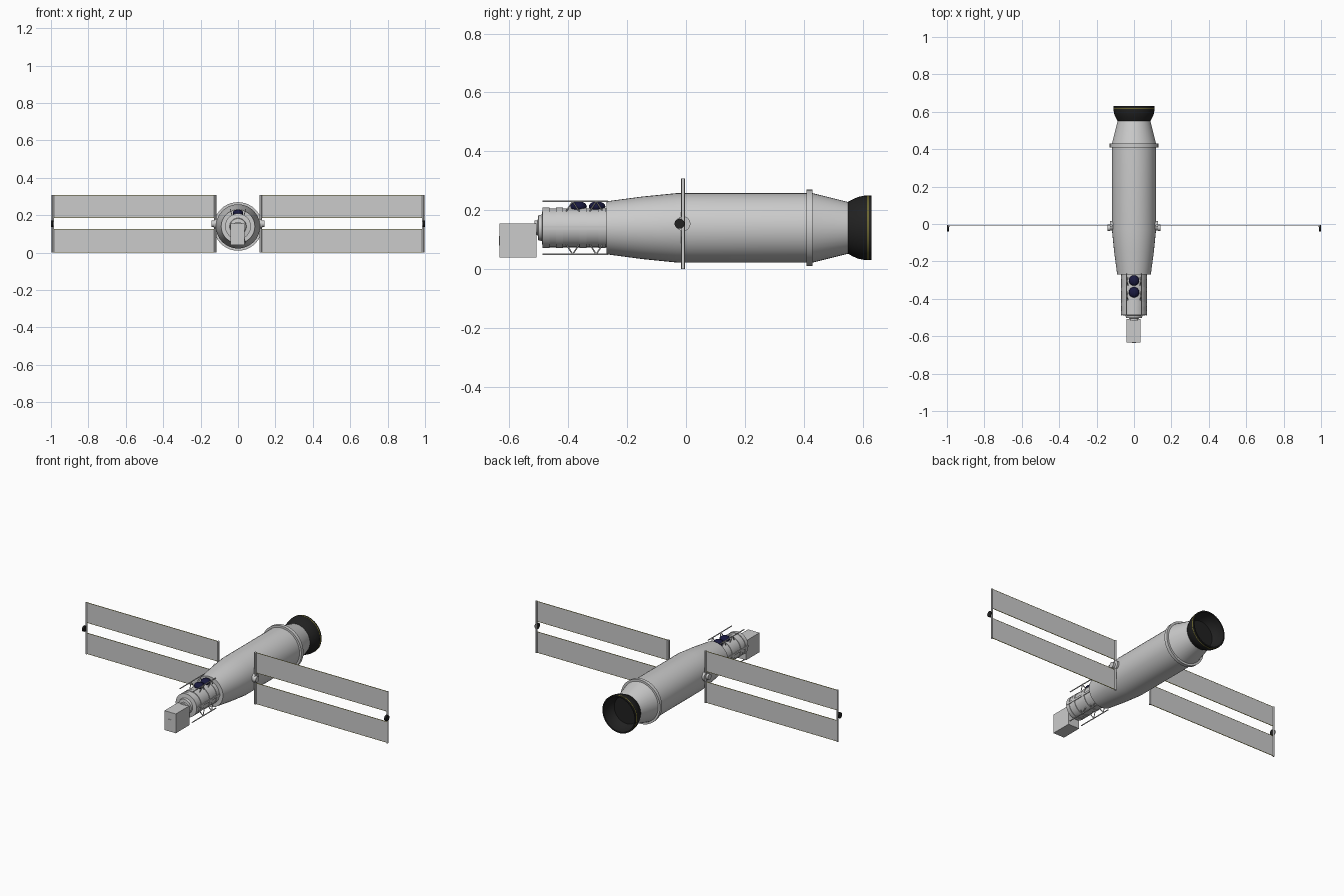
import bpy, bmesh, math
from mathutils import Vector

if "Cube" in bpy.data.objects:
    bpy.data.objects.remove(bpy.data.objects["Cube"])

CZ = 0.14  # height of the body axis


def material(name, rgb):
    m = bpy.data.materials.new(name)
    m.diffuse_color = (*rgb, 1)
    m.use_nodes = True
    m.node_tree.nodes["Principled BSDF"].inputs["Base Color"].default_value = m.diffuse_color
    return m


BLACK = material("black", (0.015, 0.015, 0.015))
NAVY = material("navy", (0.01, 0.01, 0.05))
YELLOW = material("yellow", (0.45, 0.4, 0.05))


def finish(name, bm, mat=None, smooth=True):
    bmesh.ops.recalc_face_normals(bm, faces=bm.faces)
    me = bpy.data.meshes.new(name)
    bm.to_mesh(me)
    bm.free()
    ob = bpy.data.objects.new(name, me)
    bpy.context.collection.objects.link(ob)
    if mat:
        me.materials.append(mat)
    if smooth:
        bpy.ops.object.select_all(action='DESELECT')
        ob.select_set(True)
        bpy.context.view_layer.objects.active = ob
        bpy.ops.object.shade_smooth_by_angle(angle=math.radians(30))
    return ob


def lathe(name, profile, mat=None, n=40):
    """Turn (y, radius) points around the body axis."""
    bm = bmesh.new()
    vs = [bm.verts.new((r, y, CZ)) for y, r in profile]
    es = [bm.edges.new(p) for p in zip(vs, vs[1:])]
    bmesh.ops.spin(bm, geom=vs + es, cent=(0, 0, CZ), axis=(0, 1, 0),
                   angle=math.tau, steps=n, use_duplicate=False)
    bmesh.ops.remove_doubles(bm, verts=bm.verts, dist=1e-5)
    return finish(name, bm, mat)


def rod(name, a, b, r, mat=None, n=12):
    """Cylinder between two points."""
    a, b = Vector(a), Vector(b)
    bm = bmesh.new()
    bmesh.ops.create_cone(bm, cap_ends=True, segments=n, radius1=r, radius2=r, depth=(b - a).length)
    rot = (b - a).to_track_quat('Z', 'Y').to_matrix()
    bmesh.ops.rotate(bm, verts=bm.verts, matrix=rot)
    bmesh.ops.translate(bm, verts=bm.verts, vec=(a + b) / 2)
    return finish(name, bm, mat)


def box(name, lo, hi, mat=None):
    lo, hi = Vector(lo), Vector(hi)
    bm = bmesh.new()
    bmesh.ops.create_cube(bm, size=1)
    bmesh.ops.scale(bm, verts=bm.verts, vec=hi - lo)
    bmesh.ops.translate(bm, verts=bm.verts, vec=(lo + hi) / 2)
    return finish(name, bm, mat, smooth=False)


# Main hull with tapered ends and a raised band
lathe("main_hull", [(-0.27, 0), (-0.27, 0.09), (-0.15, 0.106), (-0.03, 0.118), (0.41, 0.118),
                    (0.41, 0.13), (0.43, 0.13), (0.43, 0.118), (0.55, 0.088), (0.55, 0)])

# Hollow engine bell at the rear
lathe("engine_bell", [(0.55, 0.088), (0.567, 0.097), (0.585, 0.105), (0.605, 0.109), (0.63, 0.109),
                      (0.63, 0.102), (0.605, 0.101), (0.575, 0.092), (0.56, 0.08), (0.56, 0)], BLACK)
lathe("bell_trim", [(0.617, 0.108), (0.617, 0.1098), (0.62, 0.1098), (0.62, 0.108)], YELLOW)

# Forward cylinder with bands and docking collar
lathe("forward_module", [(-0.27, 0.066), (-0.487, 0.066), (-0.49, 0.045), (-0.502, 0.042),
                         (-0.504, 0.025), (-0.515, 0.025), (-0.515, 0)])
for y in (-0.475, -0.43, -0.35, -0.285):
    lathe("module_band", [(y - 0.012, 0.065), (y - 0.012, 0.069), (y + 0.012, 0.069), (y + 0.012, 0.065)])

# Nose box with small front handle
box("nose_box", (-0.04, -0.634, 0.04), (0.035, -0.508, 0.155))
box("nose_handle_stem", (-0.005, -0.636, 0.08), (0.003, -0.633, 0.105))
box("nose_handle_top", (-0.012, -0.636, 0.105), (0.01, -0.633, 0.112))

# Long rails around the forward module, with V struts
for sx in (-1, 1):
    for sz in (-1, 1):
        x, z = sx * 0.04, CZ + sz * 0.09
        rod("module_rail", (x, -0.488, z), (x, -0.265, z), 0.003, n=8)
        for y in (-0.385, -0.305):
            for dy in (-0.022, 0.022):
                rod("rail_strut", (x, y, z), (sx * 0.032, y + dy, CZ + sz * 0.056), 0.0025, n=8)
    box("side_rail", (sx * 0.066 - 0.004, -0.488, CZ - 0.006), (sx * 0.066 + 0.004, -0.27, CZ + 0.006))

# Two dark domed tanks on top
for y in (-0.302, -0.365):
    bm = bmesh.new()
    bmesh.ops.create_uvsphere(bm, u_segments=24, v_segments=12, radius=0.028)
    bmesh.ops.scale(bm, verts=bm.verts, vec=(1, 1, 0.65))
    bmesh.ops.translate(bm, verts=bm.verts, vec=(0, y, 0.212))
    finish("top_dome", bm, NAVY)

# Solar wings on both sides
PY, PZ = -0.01, 0.154
for s in (-1, 1):
    rod("wing_pivot", (s * 0.1, PY, PZ), (s * 0.128, PY, PZ), 0.025, n=24)
    rod("wing_pivot_cap", (s * 0.128, PY - 0.01, PZ), (s * 0.142, PY - 0.01, PZ), 0.017, n=20)
    rod("wing_inner_bar", (s * 0.122, PY, 0.0), (s * 0.122, PY, 0.307), 0.007)
    rod("wing_outer_bar", (s * 0.99, PY, 0.0), (s * 0.99, PY, 0.307), 0.006)
    rod("wing_tip_knob", (s * 0.988, PY - 0.012, PZ), (s * 1.0, PY - 0.012, PZ), 0.017, BLACK, 20)
    for z0, z1 in ((0.001, 0.126), (0.186, 0.307)):
        xa, xb = sorted((s * 0.122, s * 0.99))
        box("solar_panel", (xa, PY - 0.001, z0), (xb, PY + 0.001, z1))
        for z in (z0, z1 - 0.002):
            box("panel_trim", (xa, PY - 0.0015, z), (xb, PY + 0.0015, z + 0.002), YELLOW)
